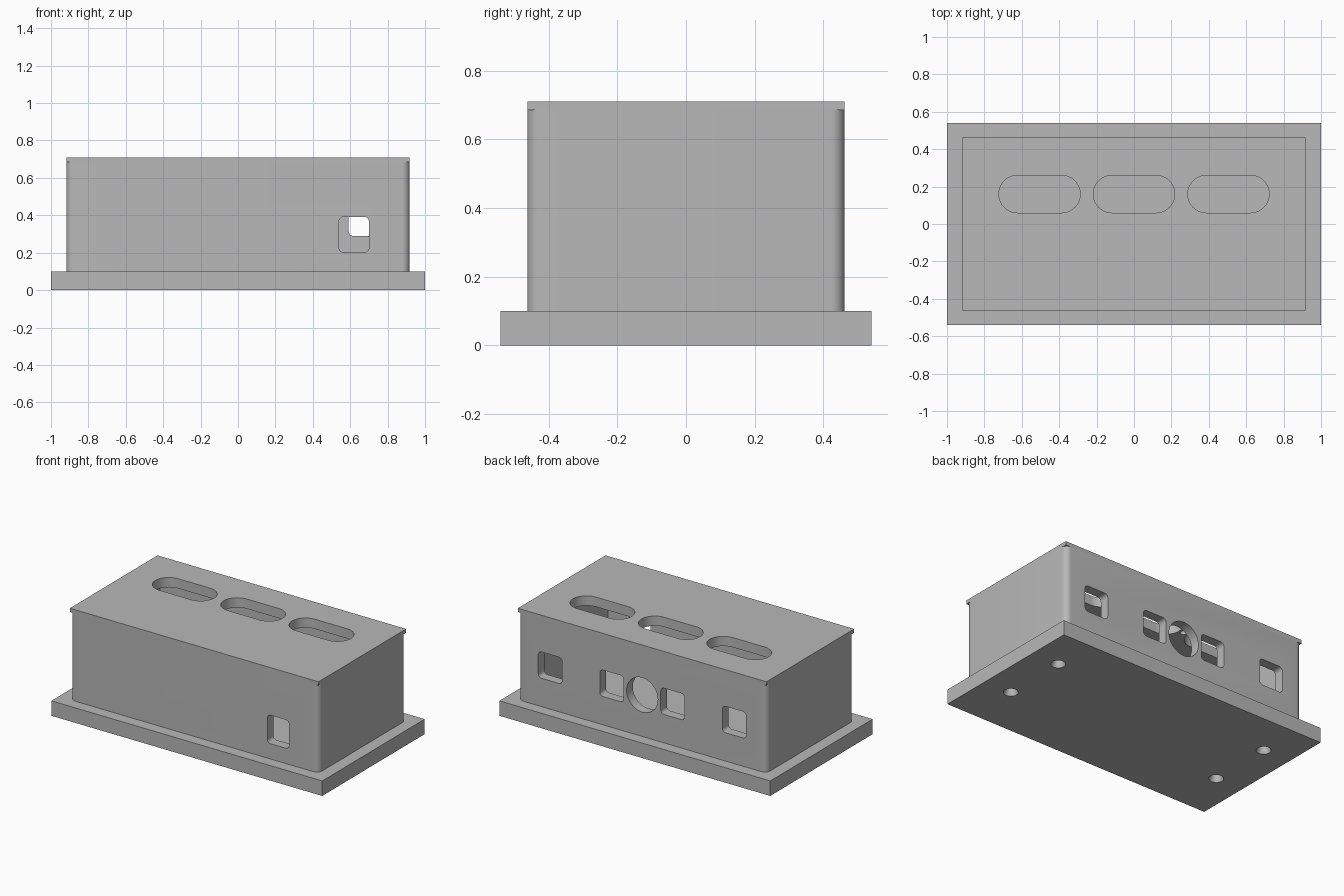
import bpy, bmesh, math
from mathutils import Matrix

cube = bpy.data.objects.get("Cube")
if cube:
    bpy.data.objects.remove(cube)

grey = bpy.data.materials.new("plain grey")
grey.use_nodes = True
colour = (0.48, 0.48, 0.48, 1)
grey.diffuse_color = colour
grey.node_tree.nodes["Principled BSDF"].inputs["Base Color"].default_value = colour


def rounded_prism(name, size, centre, radius=0.0, steps=8, along="z"):
    """Rounded rectangle (width, height, depth) extruded along z or y."""
    w, h, d = size
    bm = bmesh.new()
    pts = []
    for i, (sx, sy) in enumerate([(1, 1), (-1, 1), (-1, -1), (1, -1)]):
        cx, cy = sx * (w / 2 - radius), sy * (h / 2 - radius)
        for k in range(steps + 1 if radius else 1):
            a = math.pi / 2 * (i + k / steps)
            pts.append((cx + radius * math.cos(a), cy + radius * math.sin(a), -d / 2))
    face = bm.faces.new([bm.verts.new(p) for p in pts])
    bmesh.ops.remove_doubles(bm, verts=bm.verts, dist=1e-5)
    grown = bmesh.ops.extrude_face_region(bm, geom=bm.faces[:])
    bmesh.ops.translate(bm, vec=(0, 0, d),
                        verts=[v for v in grown["geom"] if isinstance(v, bmesh.types.BMVert)])
    if along == "y":
        bm.transform(Matrix.Rotation(math.pi / 2, 4, "X"))
    bm.transform(Matrix.Translation(centre))
    return finish(name, bm)


def cone(name, r1, r2, z1, z2, x, y):
    bm = bmesh.new()
    bmesh.ops.create_cone(bm, cap_ends=True, segments=32, radius1=r1, radius2=r2, depth=z2 - z1,
                          matrix=Matrix.Translation((x, y, (z1 + z2) / 2)))
    return finish(name, bm)


def finish(name, bm):
    bmesh.ops.recalc_face_normals(bm, faces=bm.faces)
    mesh = bpy.data.meshes.new(name)
    bm.to_mesh(mesh)
    bm.free()
    mesh.materials.append(grey)
    ob = bpy.data.objects.new(name, mesh)
    bpy.context.collection.objects.link(ob)
    return ob


def select(ob):
    bpy.ops.object.select_all(action="DESELECT")
    bpy.context.view_layer.objects.active = ob
    ob.select_set(True)


def cut(ob, cutter):
    cutter.hide_render = True
    mod = ob.modifiers.new("cut", "BOOLEAN")
    mod.operation, mod.solver, mod.object = "DIFFERENCE", "EXACT", cutter
    select(ob)
    bpy.ops.object.modifier_apply(modifier=mod.name)
    bpy.data.objects.remove(cutter)


# Main solids
wall = 0.065
base = rounded_prism("base_plate", (2, 1.08, 0.1), (0, 0, 0.05))
housing = rounded_prism("housing", (1.836, 0.924, 0.585), (0, 0, 0.3925), 0.04)
lid = rounded_prism("lid", (1.836, 0.924, 0.025), (0, 0, 0.6975))

# Hollow interior
cut(housing, rounded_prism("cavity", (1.836 - 2 * wall, 0.924 - 2 * wall, 0.6), (0, 0, 0.345)))

# Front window
cut(housing, rounded_prism("window", (0.16, 0.19, 0.2), (0.62, -0.46, 0.297), 0.025, along="y"))

# Back windows and round port
for x in (-0.68, -0.225, 0.225, 0.68):
    cut(housing, rounded_prism("window", (0.176, 0.176, 0.2), (x, 0.46, 0.377), 0.025, along="y"))
cut(housing, rounded_prism("port", (0.23, 0.23, 0.2), (0, 0.46, 0.377), 0.1149, 12, "y"))

# Long slots through lid and ceiling
for x in (-0.505, 0, 0.505):
    for part in (lid, housing):
        cut(part, rounded_prism("slot", (0.435, 0.2, 0.3), (x, 0.16, 0.69), 0.0999, 12))

# Small blind holes in the ceiling between the slots
for x in (-0.25, 0.25):
    cut(housing, cone("blind_hole", 0.02, 0.02, 0.6, 0.675, x, 0.16))

# Countersunk screw holes in the base
for x in (-0.8, 0.8):
    for y in (-0.19, 0.25):
        cut(base, cone("countersink", 0.049, 0.025, -0.01, 0.05, x, y))
        cut(base, cone("screw_hole", 0.025, 0.025, 0.03, 0.12, x, y))

for ob in (base, housing, lid):
    select(ob)
    bpy.ops.object.shade_smooth_by_angle(angle=math.radians(30))
